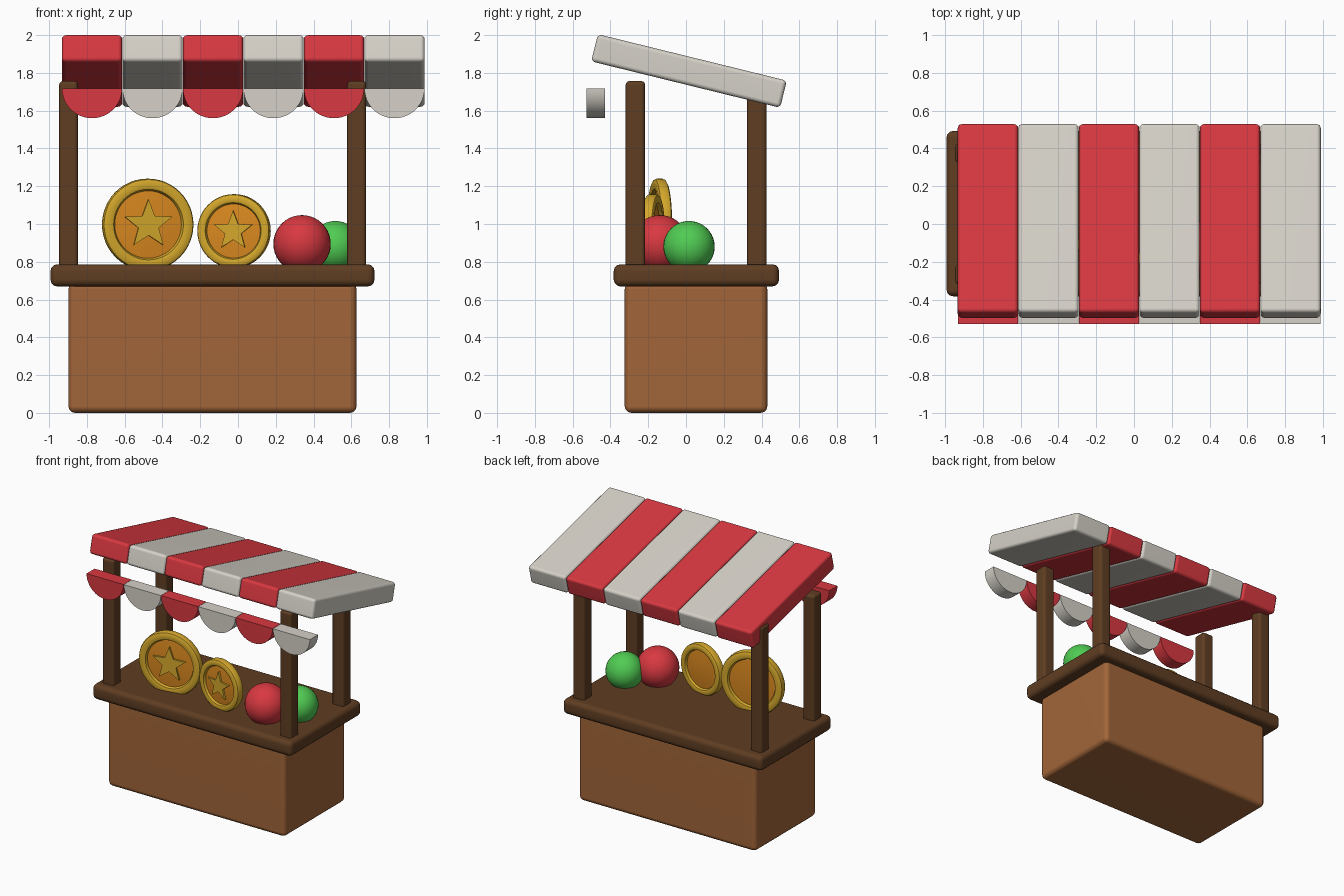
import bpy, bmesh
from math import sin, cos, pi, radians

cube = bpy.data.objects.get("Cube")
if cube:
    bpy.data.objects.remove(cube, do_unlink=True)


def material(name, r, g, b):
    m = bpy.data.materials.new(name)
    m.use_nodes = True
    m.diffuse_color = (r, g, b, 1)
    bsdf = m.node_tree.nodes["Principled BSDF"]
    bsdf.inputs["Base Color"].default_value = (r, g, b, 1)
    bsdf.inputs["Roughness"].default_value = 0.6
    return m


RED = material("red", 0.69, 0.04, 0.052)
WHITE = material("off_white", 0.67, 0.64, 0.58)
WOOD = material("wood", 0.36, 0.13, 0.04)
DARK = material("dark_wood", 0.115, 0.047, 0.016)
GOLD = material("gold", 0.66, 0.39, 0.025)
ORANGE = material("orange", 0.70, 0.25, 0.014)
GREEN = material("green", 0.08, 0.60, 0.085)


def finish(name, bm, mat, loc, rot=(0, 0, 0)):
    """Turn a bmesh into a placed, smooth-shaded object."""
    bmesh.ops.recalc_face_normals(bm, faces=bm.faces)
    me = bpy.data.meshes.new(name)
    bm.to_mesh(me)
    bm.free()
    me.materials.append(mat)
    ob = bpy.data.objects.new(name, me)
    bpy.context.collection.objects.link(ob)
    ob.location, ob.rotation_euler = loc, rot
    bpy.ops.object.select_all(action='DESELECT')
    ob.select_set(True)
    bpy.context.view_layer.objects.active = ob
    bpy.ops.object.shade_smooth_by_angle(angle=radians(35))
    return ob


def box(name, mat, center, size, bevel, rot=(0, 0, 0)):
    bm = bmesh.new()
    bmesh.ops.create_cube(bm, size=1)
    bmesh.ops.scale(bm, vec=size, verts=bm.verts)
    bmesh.ops.bevel(bm, geom=bm.edges[:], offset=bevel, segments=3,
                    profile=0.5, affect='EDGES')
    ob = finish(name, bm, mat, center, rot)
    ob.modifiers.new("even_shading", 'WEIGHTED_NORMAL')
    return ob


def prism(name, mat, outline, y0, y1, loc, rot=(0, 0, 0)):
    """Extrude an x-z outline along y."""
    bm = bmesh.new()
    face = bm.faces.new([bm.verts.new((x, y0, z)) for x, z in outline])
    ext = bmesh.ops.extrude_face_region(bm, geom=[face])
    moved = [v for v in ext["geom"] if isinstance(v, bmesh.types.BMVert)]
    bmesh.ops.translate(bm, vec=(0, y1 - y0, 0), verts=moved)
    return finish(name, bm, mat, loc, rot)


def lathe(name, mat, profile, closed, loc, rot, steps=48):
    """Revolve a (radius, y) profile around the y axis."""
    bm = bmesh.new()
    verts = [bm.verts.new((r, y, 0)) for r, y in profile]
    edges = [bm.edges.new(p) for p in zip(verts, verts[1:])]
    if closed:
        edges.append(bm.edges.new((verts[-1], verts[0])))
    bmesh.ops.spin(bm, geom=verts + edges, cent=(0, 0, 0), axis=(0, 1, 0),
                   angle=2 * pi, steps=steps)
    bmesh.ops.remove_doubles(bm, verts=bm.verts, dist=0.0001)
    return finish(name, bm, mat, loc, rot)


def ball(name, mat, center, radius):
    bm = bmesh.new()
    bmesh.ops.create_uvsphere(bm, u_segments=32, v_segments=20, radius=radius)
    return finish(name, bm, mat, center)


def coin(name, center, radius, yaw):
    h = 0.032
    rot = (0, 0, radians(yaw))
    # rounded rim, mirrored front to back
    half = [(0.73, 0.3), (0.77, 0.9), (0.81, 1), (0.93, 1), (0.98, 0.8), (1, 0.45)]
    rim = half + [(r, -y) for r, y in reversed(half)]
    lathe(name + "_rim", GOLD, [(r * radius, y * h) for r, y in rim], True, center, rot)
    # slightly domed middle
    dome = [(0, 0.65), (0.25, 0.62), (0.5, 0.52), (0.75, 0.35)]
    disc = dome + [(r, -y) for r, y in reversed(dome)]
    lathe(name + "_disc", ORANGE, [(r * radius, y * h) for r, y in disc], False, center, rot)
    # raised star on the front only
    star = []
    for i in range(10):
        r = radius * (0.55 if i % 2 == 0 else 0.235)
        star.append((r * sin(i * pi / 5), r * cos(i * pi / 5)))
    prism(name + "_star", GOLD, star, -h * 1.0, -h * 0.3, center, rot)


# counter
box("stall_body", WOOD, (-0.135, 0.053, 0.345), (1.525, 0.755, 0.69), 0.035)
box("counter_top", DARK, (-0.135, 0.055, 0.728), (1.715, 0.875, 0.117), 0.035)

# posts
for side, x in (("right", -0.897), ("left", 0.628)):
    for end, y in (("front", -0.268), ("back", 0.375)):
        box(f"{end}_{side}_post", DARK, (x, y, 1.237), (0.1, 0.103, 1.04), 0.02)

# striped awning with a scalloped valance in front
arc = [(0.159 * cos(pi * i / 24), -0.157 * sin(pi * i / 24)) for i in range(25)]
for i in range(6):
    x = -0.773 + i * 0.3203
    mat = WHITE if i % 2 else RED
    box(f"awning_stripe_{i + 1}", mat, (x, 0.016, 1.81), (0.32, 1.03, 0.148), 0.022,
        (radians(-13.8), 0, 0))
    prism(f"valance_scallop_{i + 1}", mat, arc, -0.05, 0.05, (x, -0.478, 1.717))

# goods on the counter
coin("large_coin", (-0.478, -0.14, 0.997), 0.243, 9)
coin("small_coin", (-0.021, -0.175, 0.963), 0.195, -10)
ball("red_ball", RED, (0.339, -0.138, 0.895), 0.152)
ball("green_ball", GREEN, (0.515, 0.016, 0.88), 0.136)
